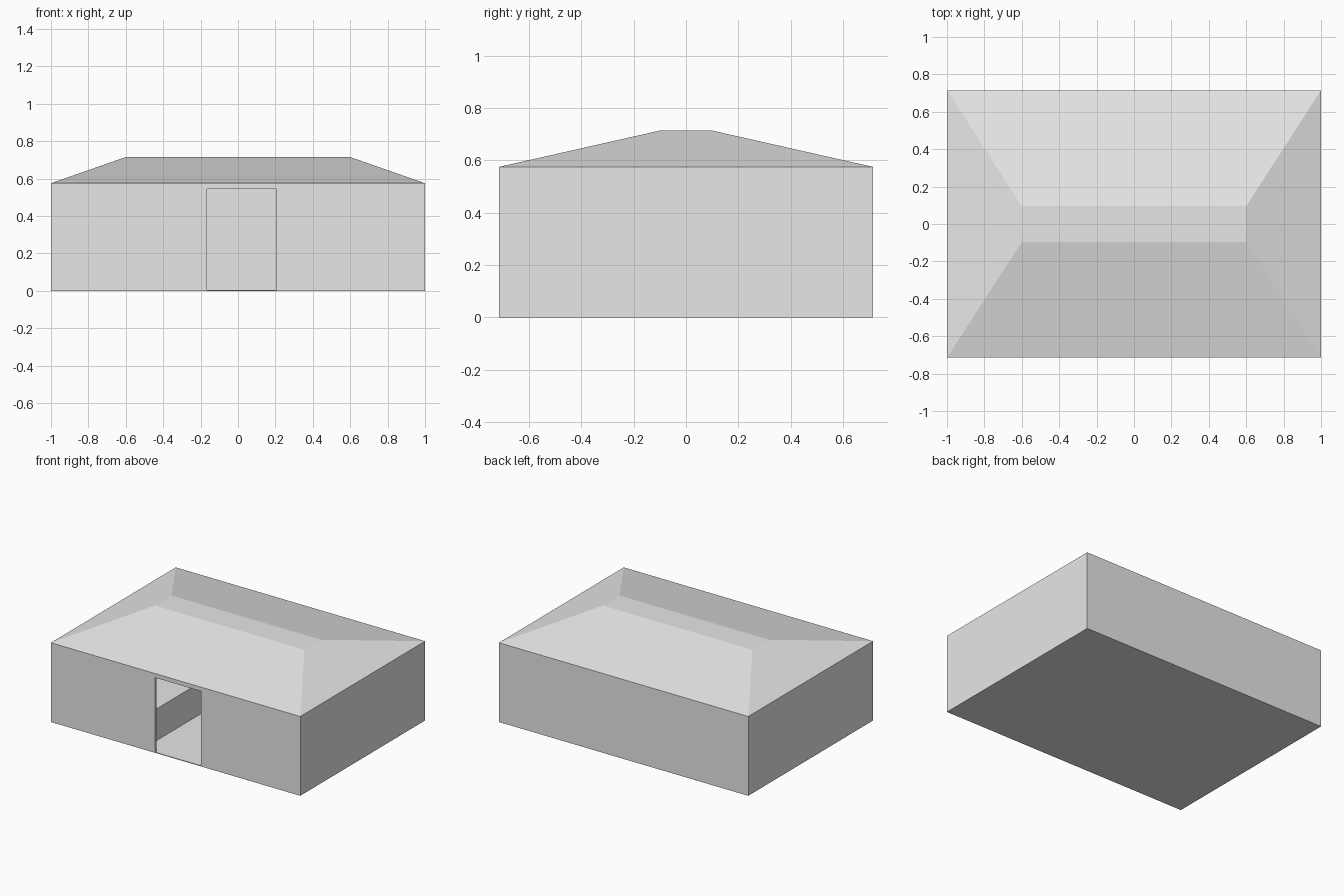
import bpy
import bmesh

cube = bpy.data.objects.get("Cube")
if cube:
    bpy.data.objects.remove(cube, do_unlink=True)

HALF_X, HALF_Y = 1.0, 0.715
EAVE, RIDGE = 0.575, 0.715
WALL, FLOOR = 0.015, 0.005

grey = bpy.data.materials.new("plain grey")
grey.use_nodes = True
grey.diffuse_color = (0.8, 0.8, 0.8, 1)
grey.node_tree.nodes["Principled BSDF"].inputs["Base Color"].default_value = (0.8, 0.8, 0.8, 1)


def block(name, low, high, top_scale=(1, 1)):
    """Box between two corners, with an optional tapered top."""
    bm = bmesh.new()
    bmesh.ops.create_cube(bm, size=1)
    for v in bm.verts:
        top = v.co.z > 0
        for i in range(3):
            offset = v.co[i] * (high[i] - low[i])
            if top and i < 2:
                offset *= top_scale[i]
            v.co[i] = (low[i] + high[i]) / 2 + offset
    mesh = bpy.data.meshes.new(name)
    bm.to_mesh(mesh)
    bm.free()
    mesh.materials.append(grey)
    obj = bpy.data.objects.new(name, mesh)
    bpy.context.collection.objects.link(obj)
    return obj


def cut(target, cutter):
    """Subtract the cutter from the target and discard it."""
    mod = target.modifiers.new("cut", "BOOLEAN")
    mod.operation = "DIFFERENCE"
    mod.solver = "EXACT"
    mod.object = cutter
    bpy.context.view_layer.objects.active = target
    bpy.ops.object.modifier_apply(modifier=mod.name)
    bpy.data.objects.remove(cutter, do_unlink=True)


# Hollow walls and floor with an open doorway
walls = block("walls", (-HALF_X, -HALF_Y, 0), (HALF_X, HALF_Y, EAVE))
cut(walls, block("room_cutter", (WALL - HALF_X, WALL - HALF_Y, FLOOR),
                 (HALF_X - WALL, HALF_Y - WALL, EAVE - WALL)))
cut(walls, block("door_cutter", (-0.165, -HALF_Y - 0.1, FLOOR),
                 (0.205, -HALF_Y + 0.1, 0.545)))

# Low hipped roof with a flat top
block("roof", (-HALF_X, -HALF_Y, EAVE), (HALF_X, HALF_Y, RIDGE), (0.6, 0.095 / HALF_Y))

# Raised platform beside the entrance
block("inner_platform", (WALL - HALF_X, WALL - HALF_Y, FLOOR),
      (-0.26, HALF_Y - WALL, 0.235))
